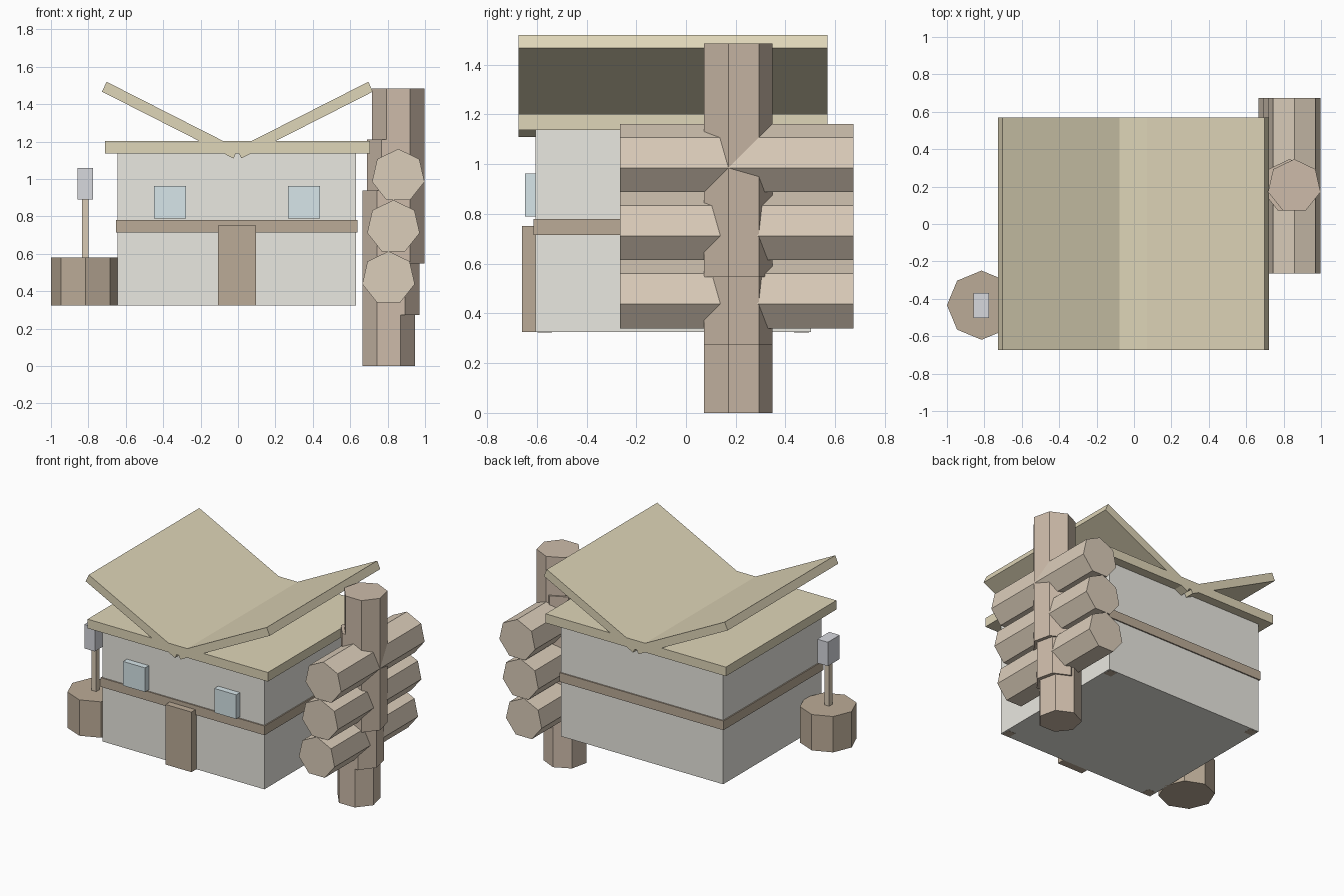
import bpy, bmesh
from math import sin, cos, tau, pi

if "Cube" in bpy.data.objects:
    bpy.data.objects.remove(bpy.data.objects["Cube"])


def material(name, rgb):
    m = bpy.data.materials.new(name)
    m.diffuse_color = (*rgb, 1)
    m.use_nodes = True
    m.node_tree.nodes["Principled BSDF"].inputs["Base Color"].default_value = m.diffuse_color
    return m


PLASTER = material("plaster", (0.82, 0.81, 0.75))
TIMBER = material("timber", (0.50, 0.41, 0.31))
STRAW = material("straw", (0.74, 0.67, 0.48))
GLASS = material("glass", (0.68, 0.79, 0.82))
BARK = material("bark", (0.61, 0.50, 0.40))
LOG = material("log_wood", (0.71, 0.61, 0.49))
POLE = material("pole_wood", (0.70, 0.60, 0.46))
LAMP = material("lamp", (0.68, 0.69, 0.73))


def prism(name, outline, low, high, mat, along_y=False):
    """Extrude a 2D outline along z, or (as an x/z outline) along y."""
    bm = bmesh.new()
    def place(u, v, w):
        return (u, w, v) if along_y else (u, v, w)
    base = bm.faces.new([bm.verts.new(place(u, v, low)) for u, v in outline])
    res = bmesh.ops.extrude_face_region(bm, geom=[base], use_keep_orig=True)
    moved = [g for g in res["geom"] if isinstance(g, bmesh.types.BMVert)]
    d = high - low
    bmesh.ops.translate(bm, verts=moved, vec=(0, d, 0) if along_y else (0, 0, d))
    bmesh.ops.recalc_face_normals(bm, faces=bm.faces)
    me = bpy.data.meshes.new(name)
    bm.to_mesh(me)
    bm.free()
    me.materials.append(mat)
    ob = bpy.data.objects.new(name, me)
    bpy.context.collection.objects.link(ob)
    return ob


def box(name, x0, x1, y0, y1, z0, z1, mat):
    return prism(name, [(x0, y0), (x1, y0), (x1, y1), (x0, y1)], z0, z1, mat)


def polygon(cx, cy, r, n):
    """Regular polygon with one corner pointing up."""
    return [(cx + r * sin(i * tau / n), cy + r * cos(i * tau / n)) for i in range(n)]


# House body, band, door and windows
box("walls", -0.644, 0.631, -0.605, 0.502, 0.325, 1.15, PLASTER)
box("wall_band", -0.652, 0.639, -0.614, 0.511, 0.715, 0.78, TIMBER)
box("door", -0.108, 0.096, -0.66, -0.60, 0.325, 0.752, TIMBER)
for side, x in (("left", -0.364), ("right", 0.353)):
    box(side + "_window", x - 0.086, x + 0.086, -0.648, -0.60, 0.79, 0.962, GLASS)

# Corner posts set into the walls, just showing underneath
for i, x in enumerate((-0.605, 0.592)):
    for j, y in enumerate((-0.568, 0.465)):
        box(f"corner_post_{i}{j}", x - 0.03, x + 0.03, y - 0.03, y + 0.03, 0.324, 1.14, TIMBER)

# Roof slab and the two tilted roof panels
box("roof_slab", -0.712, 0.706, -0.673, 0.569, 1.137, 1.202, STRAW)
for side, s in (("left", -1), ("right", 1)):
    profile = [(0.700, 1.52), (0.724, 1.467), (0.021, 1.11), (-0.003, 1.163)]
    prism(side + "_roof_panel", [(s * u - 0.003, v) for u, v in profile],
          -0.673, 0.569, STRAW, True)

# Chimney stack: three upright trunks and three logs, stepping up and outward
for i in range(3):
    x, z = 0.805 + 0.026 * i, 0.2735 * i
    prism(f"trunk_{i + 1}", polygon(x, 0.203, 0.144, 7), z, z + 0.938, BARK)
    prism(f"log_{i + 1}", polygon(x, 0.47 + z, 0.144, 7), -0.265, 0.673, LOG, True)

# Stump with a lamp on a pole
box("lamp_pole", -0.835, -0.798, -0.454, -0.417, 0.55, 0.91, POLE)
box("lamp", -0.858, -0.775, -0.502, -0.368, 0.89, 1.06, LAMP)
prism("stump", polygon(-0.815, -0.434, 0.185, 8), 0.325, 0.58, TIMBER)
